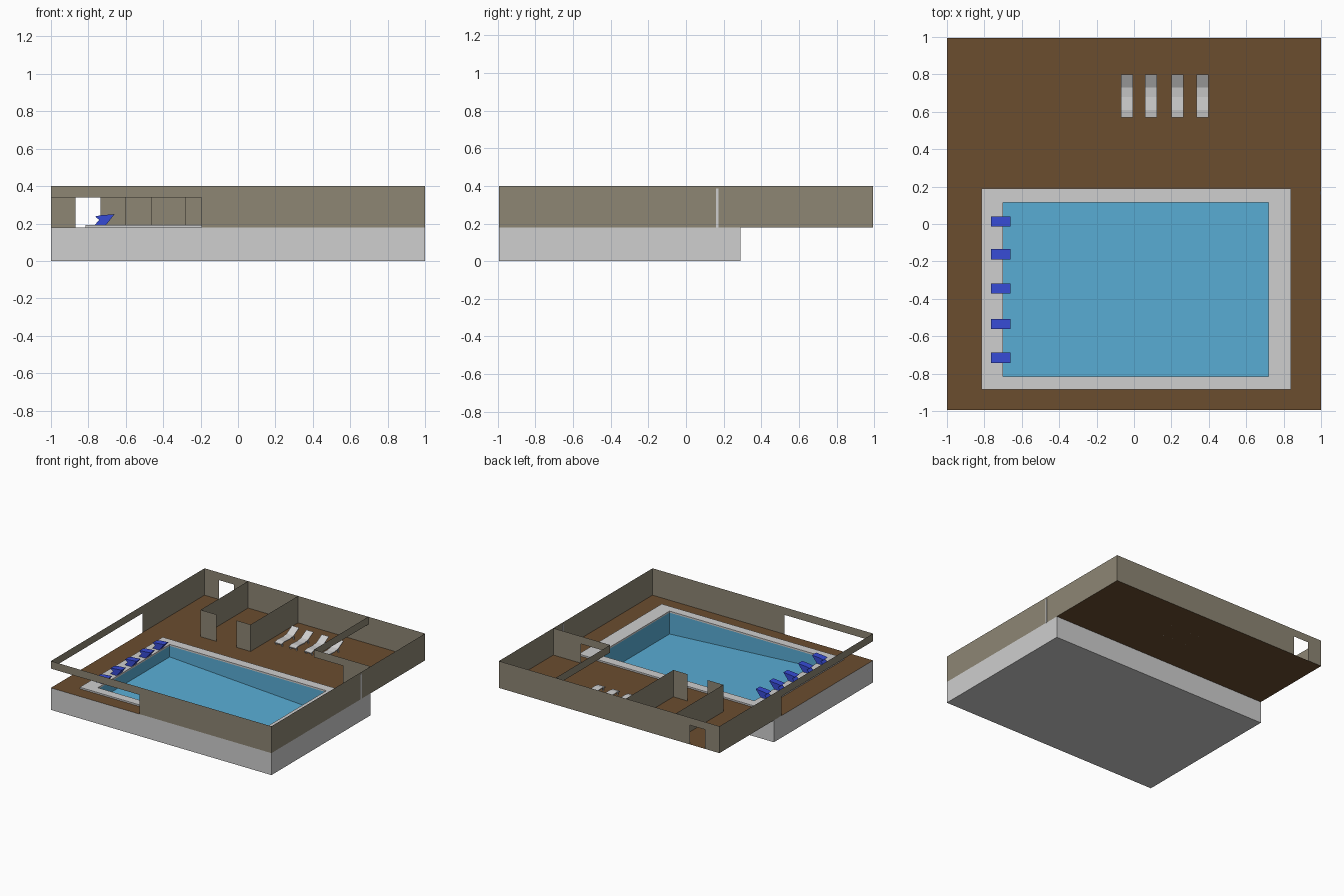
import bpy

if "Cube" in bpy.data.objects:
    bpy.data.objects.remove(bpy.data.objects["Cube"])

def material(name, rgb):
    m = bpy.data.materials.new(name)
    m.diffuse_color = (*rgb, 1)
    m.use_nodes = True
    m.node_tree.nodes["Principled BSDF"].inputs["Base Color"].default_value = m.diffuse_color
    return m

GREY = material("light_grey", (0.62, 0.62, 0.62))
WALL = material("wall_taupe", (0.27, 0.24, 0.175))
BROWN = material("floor_brown", (0.147, 0.074, 0.028))
WATER = material("pool_blue", (0.10, 0.42, 0.67))
BLUE = material("block_blue", (0.037, 0.07, 0.66))

Y = 0.995       # half depth
F, T = 0.18, 0.40   # floor level and wall top
HEAD = 0.338    # underside of lintels
BACK = 0.29     # rear edge of the base

def mesh(name, verts, faces, mat):
    me = bpy.data.meshes.new(name)
    me.from_pydata(verts, [], faces)
    me.materials.append(mat)
    me.update()
    ob = bpy.data.objects.new(name, me)
    bpy.context.collection.objects.link(ob)
    return ob

def quads(name, rects, mat):
    """Each rect is four points."""
    verts = [p for r in rects for p in r]
    return mesh(name, verts, [tuple(range(i, i + 4)) for i in range(0, len(verts), 4)], mat)

def wall_x(y, x0, x1, z0=F, z1=T):
    return [(x0, y, z0), (x1, y, z0), (x1, y, z1), (x0, y, z1)]

def wall_y(x, y0, y1, z0=F, z1=T):
    return [(x, y0, z0), (x, y1, z0), (x, y1, z1), (x, y0, z1)]

def loop(x0, x1, y0, y1, zl, zr=None):
    zr = zl if zr is None else zr
    return [(x0, y0, zl), (x1, y0, zr), (x1, y1, zr), (x0, y1, zl)]

def loft(name, loops, mat, cap_first=False, cap_last=False, closed=False):
    """Bridge four-point loops in order."""
    verts = [p for l in loops for p in l]
    n = len(loops)
    faces = []
    for k in range(n if closed else n - 1):
        a, b = 4 * k, 4 * ((k + 1) % n)
        faces += [(a + i, a + (i + 1) % 4, b + (i + 1) % 4, b + i) for i in range(4)]
    if cap_first:
        faces.append((3, 2, 1, 0))
    if cap_last:
        faces.append(tuple(range(4 * n - 4, 4 * n)))
    return mesh(name, verts, faces, mat)

def prism(name, profile, axis, lo, hi, mat):
    """Extrude a profile (u, z) along x or y."""
    n = len(profile)
    put = (lambda u, z, s: (s, u, z)) if axis == "x" else (lambda u, z, s: (u, s, z))
    verts = [put(u, z, s) for s in (lo, hi) for u, z in profile]
    faces = [tuple(range(n))[::-1], tuple(range(n, 2 * n))]
    faces += [(i, (i + 1) % n, n + (i + 1) % n, n + i) for i in range(n)]
    if axis == "y":
        faces = [f[::-1] for f in faces]
    return mesh(name, verts, faces, mat)

# Base, open on top
loft("base", [loop(-1, 1, -Y, BACK, 0), loop(-1, 1, -Y, BACK, F)], GREY, cap_first=True)

# Floor sheet with the pool cut out, raised deck rim, sloping basin
POOL = (-0.70, 0.72, -0.815, 0.115)
loft("floor", [loop(-1, 1, -Y, Y, F), loop(*POOL, F)], BROWN)
DECK = (-0.815, 0.84, -0.885, 0.19)
loft("pool_deck", [loop(*DECK, F), loop(*DECK, 0.193), loop(*POOL, 0.193), loop(*POOL, F)],
     GREY)
loft("pool_basin", [loop(*POOL, F), loop(*POOL, 0.09, 0.005)], WATER, cap_last=True)

# Outer walls
quads("front_wall", [wall_x(-Y, -1, -0.195, HEAD), wall_x(-Y, -0.195, 1)], WALL)
quads("left_wall", [wall_y(-1, -Y, 0.19, HEAD), wall_y(-1, 0.19, Y)], WALL)
quads("right_wall", [wall_y(1, -Y, Y)], WALL)
quads("back_wall", [wall_x(Y, -1, -0.87), wall_x(Y, -0.87, -0.735, HEAD),
                    wall_x(Y, -0.735, 1)], WALL)

# Partitions
quads("changing_partitions", [wall_y(-0.605, 0.38, Y), wall_x(0.38, -0.605, -0.46),
                              wall_y(-0.152, 0.38, Y), wall_x(0.38, -0.28, -0.152)], WALL)
quads("corner_room", [wall_x(BACK, 0.75, 1), wall_x(BACK, 0.485, 0.75, HEAD),
                      wall_y(0.485, BACK, Y, HEAD)], WALL)

# Thin strip on the right wall
loft("wall_strip", [loop(0.995, 1.001, 0.159, 0.173, F), loop(0.995, 1.001, 0.159, 0.173, 0.385)],
     GREY, True, True)

# Starting blocks
block = [(-0.765, 0.193), (-0.705, 0.193), (-0.66, 0.25), (-0.735, 0.244),
         (-0.765, 0.238), (-0.742, 0.22)]
for i, y in enumerate((0.013, -0.162, -0.345, -0.535, -0.715)):
    prism(f"starting_block_{i + 1}", block, "y", y - 0.027, y + 0.027, BLUE)

# Loungers: bent slab and four legs
slab = [(0.57, 0.199), (0.61, 0.206), (0.68, 0.202), (0.73, 0.208), (0.80, 0.247),
        (0.80, 0.254), (0.73, 0.215), (0.68, 0.209), (0.61, 0.213), (0.57, 0.206)]
for i, x in enumerate((-0.038, 0.092, 0.232, 0.365)):
    prism(f"lounger_{i + 1}", slab, "x", x - 0.032, x + 0.032, GREY)
    for sx in (-1, 1):
        for y in (0.59, 0.74):
            cx = x + sx * 0.027
            r = (cx - 0.004, cx + 0.004, y - 0.004, y + 0.004)
            loft(f"lounger_{i + 1}_leg", [loop(*r, F), loop(*r, 0.207)], GREY, True, True)
